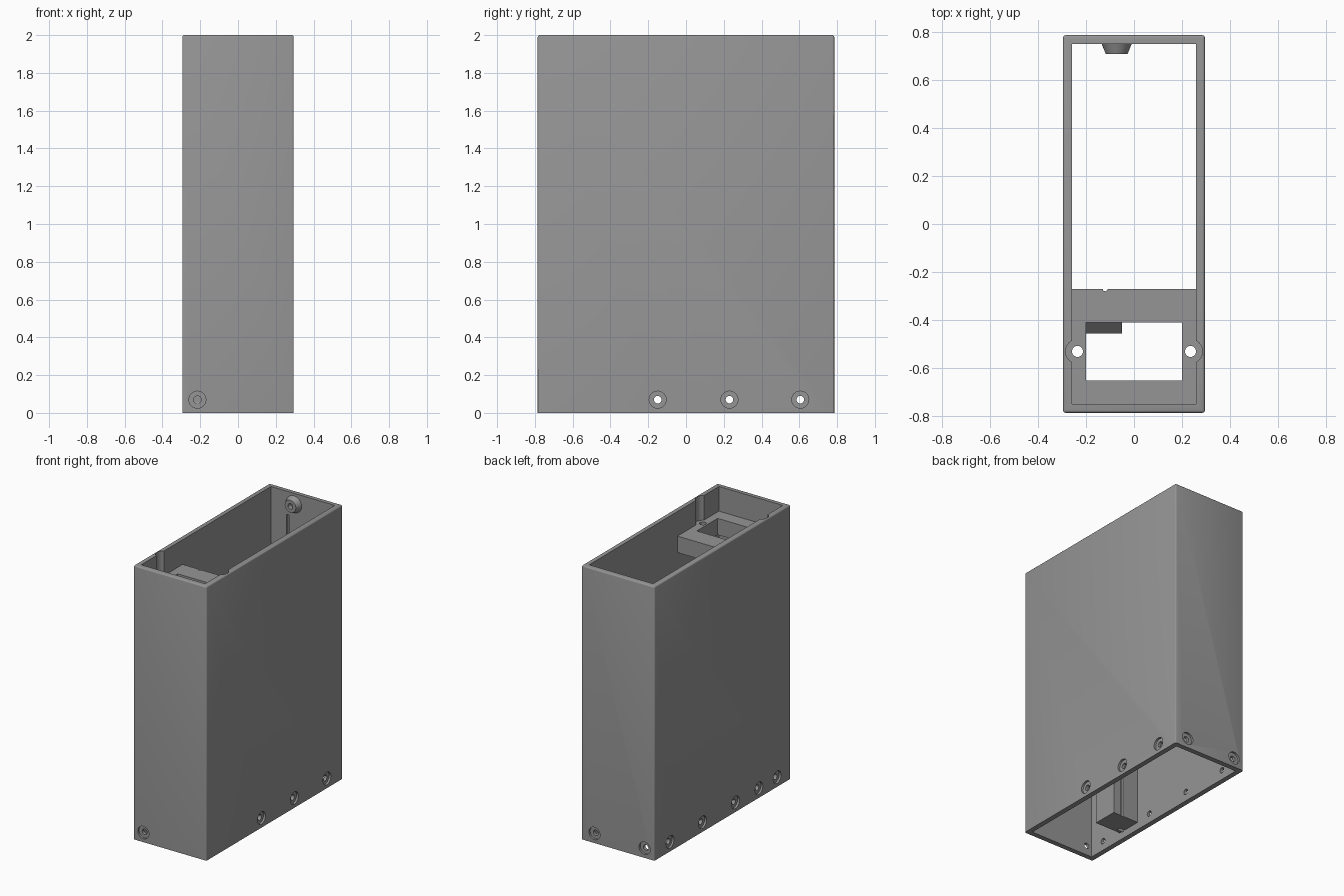
import bpy, bmesh, math
from mathutils import Matrix, Vector

if "Cube" in bpy.data.objects:
    bpy.data.objects.remove(bpy.data.objects["Cube"])

W, D, H, T = 0.295, 0.785, 2.0, 0.037      # half width, half depth, height, wall
IX, IY = W - T, D - T
SHELF_TOP, SHELF_LOW = 1.82, 1.70

grey = bpy.data.materials.new("grey_plastic")
grey.diffuse_color = (0.3, 0.3, 0.3, 1)
grey.use_nodes = True
grey.node_tree.nodes["Principled BSDF"].inputs["Base Color"].default_value = grey.diffuse_color


def finish(bm, name):
    bmesh.ops.recalc_face_normals(bm, faces=bm.faces)
    mesh = bpy.data.meshes.new(name)
    bm.to_mesh(mesh)
    bm.free()
    ob = bpy.data.objects.new(name, mesh)
    bpy.context.collection.objects.link(ob)
    mesh.materials.append(grey)
    return ob


def box(name, x0, x1, y0, y1, z0, z1):
    bm = bmesh.new()
    bmesh.ops.create_cube(bm, size=1)
    for v in bm.verts:
        v.co = ((x0 + x1) / 2 + v.co.x * (x1 - x0), (y0 + y1) / 2 + v.co.y * (y1 - y0),
                (z0 + z1) / 2 + v.co.z * (z1 - z0))
    return finish(bm, name)


def lathe(name, profile, pos, axis, n=32):
    """Closed round part: (radius, distance) pairs along axis from pos."""
    bm = bmesh.new()
    rot = Vector((0, 0, 1)).rotation_difference(Vector(axis)).to_matrix().to_4x4()
    m = Matrix.Translation(pos) @ rot
    rings = [[bm.verts.new(m @ Vector((r * math.cos(2 * math.pi * i / n),
                                       r * math.sin(2 * math.pi * i / n), d)))
              for i in range(n)] for r, d in profile]
    for a, b in zip(rings, rings[1:]):
        for i in range(n):
            j = (i + 1) % n
            bm.faces.new((a[i], a[j], b[j], b[i]))
    bm.faces.new(rings[0][::-1])
    bm.faces.new(rings[-1])
    return finish(bm, name)


def cut(ob, cutters):
    for c in cutters:
        mod = ob.modifiers.new("cut", 'BOOLEAN')
        mod.operation, mod.solver, mod.object = 'DIFFERENCE', 'EXACT', c
    bpy.context.view_layer.objects.active = ob
    for mod in list(ob.modifiers):
        bpy.ops.object.modifier_apply(modifier=mod.name)


def smooth(ob):
    bpy.ops.object.select_all(action='DESELECT')
    ob.select_set(True)
    bpy.context.view_layer.objects.active = ob
    bpy.ops.object.shade_smooth_by_angle(angle=math.radians(30))


# Case: rectangular sleeve open at both ends, softened outer corners and rim
bm = bmesh.new()
bmesh.ops.create_cube(bm, size=2)
for v in bm.verts:
    v.co = (v.co.x * W, v.co.y * D, (v.co.z + 1) * H / 2)
edges = [e for e in bm.edges if sum(v.co.z for v in e.verts) > 1]
bmesh.ops.bevel(bm, geom=edges, offset=0.01, segments=3, profile=0.5, affect='EDGES')
case = finish(bm, "case")
cavity = box("cavity_cutter", -IX, IX, -IY, IY, -0.1, H + 0.1)

# Counterbored screw holes around the bottom
BORE = [(0.045, -0.02), (0.045, 0.015), (0.02, 0.015), (0.02, 0.08)]
spots = [((W, y, 0.07), (-1, 0, 0)) for y in (-0.15, 0.23, 0.605)]
spots += [((-W, y, 0.07), (1, 0, 0)) for y in (-0.63, -0.42, -0.15, 0.23, 0.605)]
spots += [((x, D, 0.07), (0, -1, 0)) for x in (-0.215, 0.19)]
spots += [((-0.215, -D, 0.07), (0, 1, 0))]
bores = [lathe("screw_cutter", BORE, p, a) for p, a in spots]

# Screwdriver channels in the side walls above the shelf, and shelf screw holes
channels = [lathe("channel_cutter", [(0.05, 0), (0.05, 0.3)], (s * 0.235, -0.53, SHELF_TOP), (0, 0, 1))
            for s in (-1, 1)]
shelf_holes = [lathe("shelf_hole_cutter", [(0.023, 0), (0.023, 0.3)], (s * 0.235, -0.53, 1.6), (0, 0, 1))
               for s in (-1, 1)]

# Guide grooves in the back wall and the shelf edge
wall_groove = box("wall_groove_cutter", -0.13, -0.11, IY - 0.05, IY + 0.012, 0.2, 1.83)
edge_groove = lathe("edge_groove_cutter", [(0.01, 0), (0.01, 2.2)], (-0.12, -0.27, -0.1), (0, 0, 1), 12)
cut(case, [cavity, wall_groove] + bores + channels)

# Shelf near the top with a rectangular window
shelf = box("shelf", -IX, IX, -IY, -0.27, SHELF_LOW, SHELF_TOP)
window = box("window_cutter", -0.2, 0.2, -0.65, -0.41, 1.5, 1.95)
cut(shelf, [window, edge_groove] + shelf_holes)

# Column below the shelf, its top sloping back under the window edge
bm = bmesh.new()
side = [(-0.27, 0.055), (-0.455, 0.055), (-0.455, SHELF_LOW - 0.045), (-0.41, SHELF_LOW), (-0.27, SHELF_LOW)]
face = bm.faces.new([bm.verts.new((-IX, y, z)) for y, z in side])
ext = bmesh.ops.extrude_face_region(bm, geom=[face])
bmesh.ops.translate(bm, vec=(IX - 0.05, 0, 0),
                    verts=[g for g in ext["geom"] if isinstance(g, bmesh.types.BMVert)])
column = finish(bm, "column")
cut(column, [edge_groove, bores[4]])

# Tapered boss with a blind hole on the back wall
boss = lathe("wall_boss", [(0.062, 0), (0.045, 0.042), (0.02, 0.042), (0.02, 0.005)],
             (-0.072, IY, 1.92), (0, -1, 0))

# Remove cutters, shade parts
for ob in list(bpy.data.objects):
    if ob.name.split(".")[0].endswith("_cutter"):
        bpy.data.objects.remove(ob)
for ob in (case, shelf, column, boss):
    smooth(ob)
